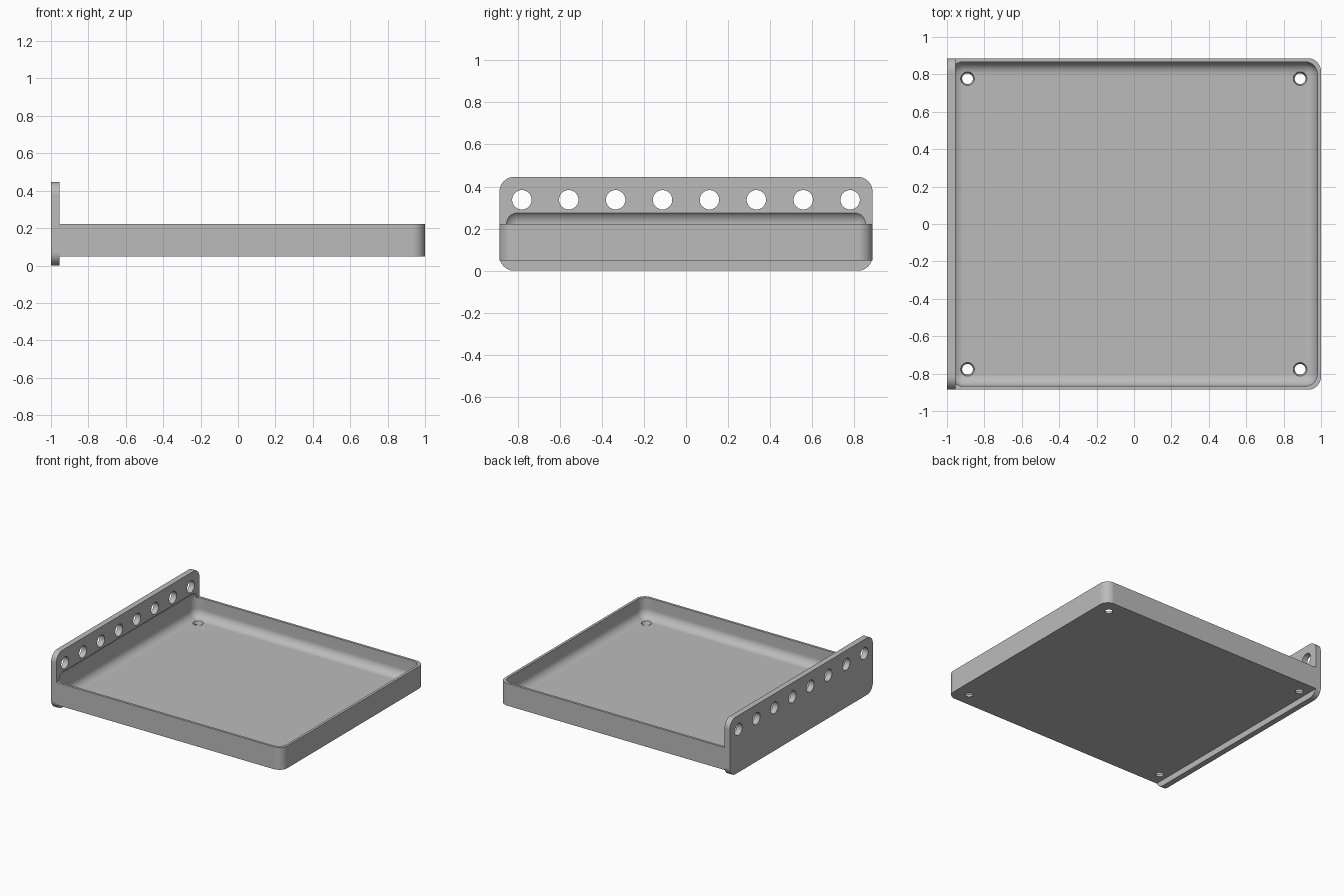
import bpy, bmesh, math
from mathutils import Matrix, Vector

if "Cube" in bpy.data.objects:
    bpy.data.objects.remove(bpy.data.objects["Cube"], do_unlink=True)

gray = bpy.data.materials.new("plain gray")
gray.use_nodes = True
gray.diffuse_color = (0.5, 0.5, 0.5, 1)
gray.node_tree.nodes["Principled BSDF"].inputs["Base Color"].default_value = (0.5, 0.5, 0.5, 1)


def to_object(bm, name):
    bmesh.ops.recalc_face_normals(bm, faces=bm.faces)
    mesh = bpy.data.meshes.new(name)
    bm.to_mesh(mesh)
    bm.free()
    mesh.materials.append(gray)
    obj = bpy.data.objects.new(name, mesh)
    bpy.context.collection.objects.link(obj)
    return obj


def rounded_box(name, low, high, radius, pick):
    """Box between two corners; edges chosen by pick(direction, middle) are rounded."""
    low, high = Vector(low), Vector(high)
    bm = bmesh.new()
    bmesh.ops.create_cube(bm, size=1)
    for v in bm.verts:
        v.co = (low + high) / 2 + v.co * (high - low)
    edges = [e for e in bm.edges
             if pick((e.verts[1].co - e.verts[0].co).normalized(),
                     (e.verts[0].co + e.verts[1].co) / 2)]
    bmesh.ops.bevel(bm, geom=edges, offset=radius, segments=10, profile=0.5, affect='EDGES')
    return to_object(bm, name)


def add_cone(bm, centre, r_low, r_high, depth, turn=Matrix()):
    bmesh.ops.create_cone(bm, cap_ends=True, segments=40, radius1=r_low, radius2=r_high,
                          depth=depth, matrix=Matrix.Translation(centre) @ turn)


def combine(target, other, operation):
    """Apply a boolean and remove the helper."""
    other.hide_render = True
    mod = target.modifiers.new(operation.title(), 'BOOLEAN')
    mod.operation, mod.solver, mod.object = operation, 'EXACT', other
    bpy.context.view_layer.objects.active = target
    bpy.ops.object.modifier_apply(modifier=mod.name)
    bpy.data.objects.remove(other, do_unlink=True)


HALF_Y, PLATE_X = 0.886, -0.955

# Tray block, rounded at the two free corners
tray = rounded_box("tray_with_mounting_plate", (PLATE_X, -HALF_Y, 0.048), (1, HALF_Y, 0.223),
                   0.07, lambda d, m: abs(d.z) > 0.9 and m.x > 0)

# Upright mounting plate with rounded corners
plate = rounded_box("mounting_plate", (-1, -HALF_Y, 0), (PLATE_X, HALF_Y, 0.446),
                    0.07, lambda d, m: abs(d.x) > 0.9)
combine(tray, plate, 'UNION')

# Hollow with filleted floor, reaching slightly into the plate
hollow = rounded_box("hollow_cutter", (-0.98, -0.867, 0.07), (0.98, 0.867, 0.289),
                     0.066, lambda d, m: True)
combine(tray, hollow, 'DIFFERENCE')

# Row of eight holes in the plate and four tapered holes in the floor
bm = bmesh.new()
for i in range(8):
    add_cone(bm, (-0.98, (i - 3.5) * 0.2228, 0.337), 0.046, 0.046, 0.2,
             Matrix.Rotation(math.pi / 2, 4, 'Y'))
for x in (-0.89, 0.888):
    for y in (-0.777, 0.777):
        add_cone(bm, (x, y, 0.06), 0.026, 0.04, 0.04)
combine(tray, to_object(bm, "hole_cutters"), 'DIFFERENCE')

# Smooth fillets, crisp rims and flat faces
bpy.ops.object.select_all(action='DESELECT')
tray.select_set(True)
bpy.context.view_layer.objects.active = tray
bpy.ops.object.shade_smooth_by_angle(angle=math.radians(25))
weighted = tray.modifiers.new("Weighted normals", 'WEIGHTED_NORMAL')
weighted.keep_sharp = True
